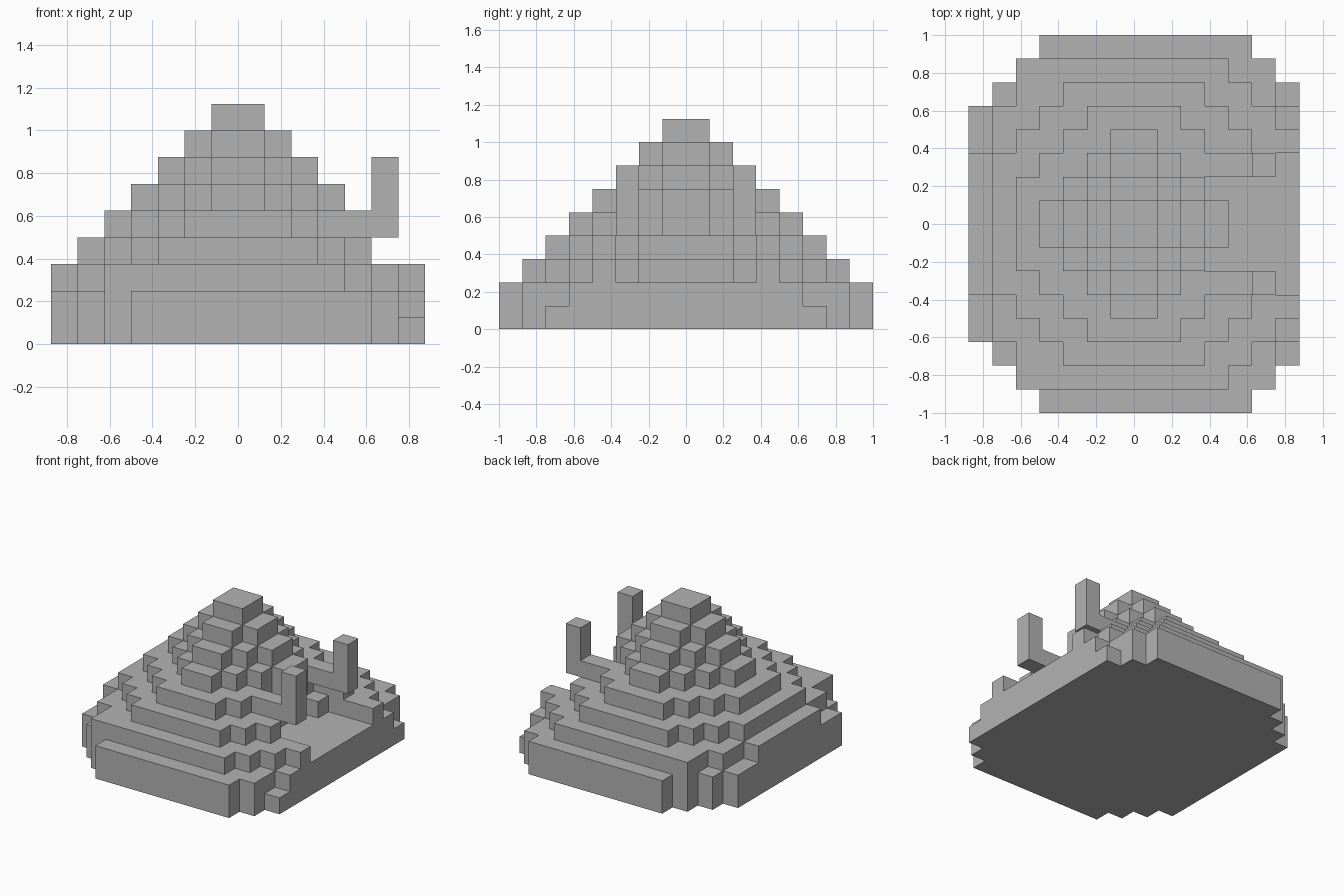
import bpy, bmesh
from mathutils import Vector

UNIT = 0.125

cube = bpy.data.objects.get("Cube")
if cube:
    bpy.data.objects.remove(cube, do_unlink=True)

grey = bpy.data.materials.new("plain grey")
grey.use_nodes = True
colour = (0.45, 0.45, 0.45, 1)
grey.diffuse_color = colour
grey.node_tree.nodes["Principled BSDF"].inputs["Base Color"].default_value = colour


def block_object(name, cells):
    """Skin a set of unit cells with their exposed faces only."""
    bm = bmesh.new()
    for cell in cells:
        for axis in range(3):
            for side in (0, 1):
                step = [0, 0, 0]
                step[axis] = 1 if side else -1
                if tuple(c + s for c, s in zip(cell, step)) in cells:
                    continue
                u, v = (axis + 1) % 3, (axis + 2) % 3
                corners = []
                for a, b in ((0, 0), (1, 0), (1, 1), (0, 1)):
                    p = list(cell)
                    p[axis] += side
                    p[u] += a
                    p[v] += b
                    corners.append(bm.verts.new(Vector(p) * UNIT))
                bm.faces.new(corners if side else corners[::-1])
    bmesh.ops.remove_doubles(bm, verts=bm.verts, dist=0.001)
    bmesh.ops.dissolve_limit(bm, angle_limit=0.01, verts=bm.verts, edges=bm.edges)
    mesh = bpy.data.meshes.new(name)
    bm.to_mesh(mesh)
    bm.free()
    mesh.materials.append(grey)
    obj = bpy.data.objects.new(name, mesh)
    bpy.context.collection.objects.link(obj)
    return obj


def box(x0, x1, y0, y1, z0, z1):
    return {(x, y, z) for x in range(x0, x1) for y in range(y0, y1) for z in range(z0, z1)}


def layer(rows, z):
    """Rows of (left, right) extents, outward from the centre line, mirrored in y."""
    cells = set()
    for j, (left, right) in enumerate(rows):
        cells |= box(left, right, j, j + 1, z, z + 1)
        cells |= box(left, right, -j - 1, -j, z, z + 1)
    return cells


# Stepped lower layers; the open mouth is on the +x side
wide = [(-7, 7)] * 5
layers = [
    wide + [(-6, 7), (-5, 6), (-4, 5)],
    wide + [(-6, 6), (-5, 6), (-4, 5)],
    [(-7, 3), (-7, 3), (-7, 4), (-6, 7), (-6, 6), (-5, 5), (-5, 4)],
    [(-6, 2), (-6, 2), (-6, 3), (-5, 5), (-4, 4), (-3, 3)],
    [(-5, 4), (-5, 3), (-4, 3), (-3, 3), (-2, 2)],
]
# Diamond-shaped peak
for size in range(4, 0, -1):
    layers.append([(j - size, size - j) for j in range(size)])

mound = set()
for z, rows in enumerate(layers):
    mound |= layer(rows, z)
block_object("mound", mound)

# Bent arms over the mouth
for name, y in (("front_arm", -3), ("back_arm", 2)):
    block_object(name, box(3, 6, y, y + 1, 4, 5) | box(5, 6, y, y + 1, 4, 7))
